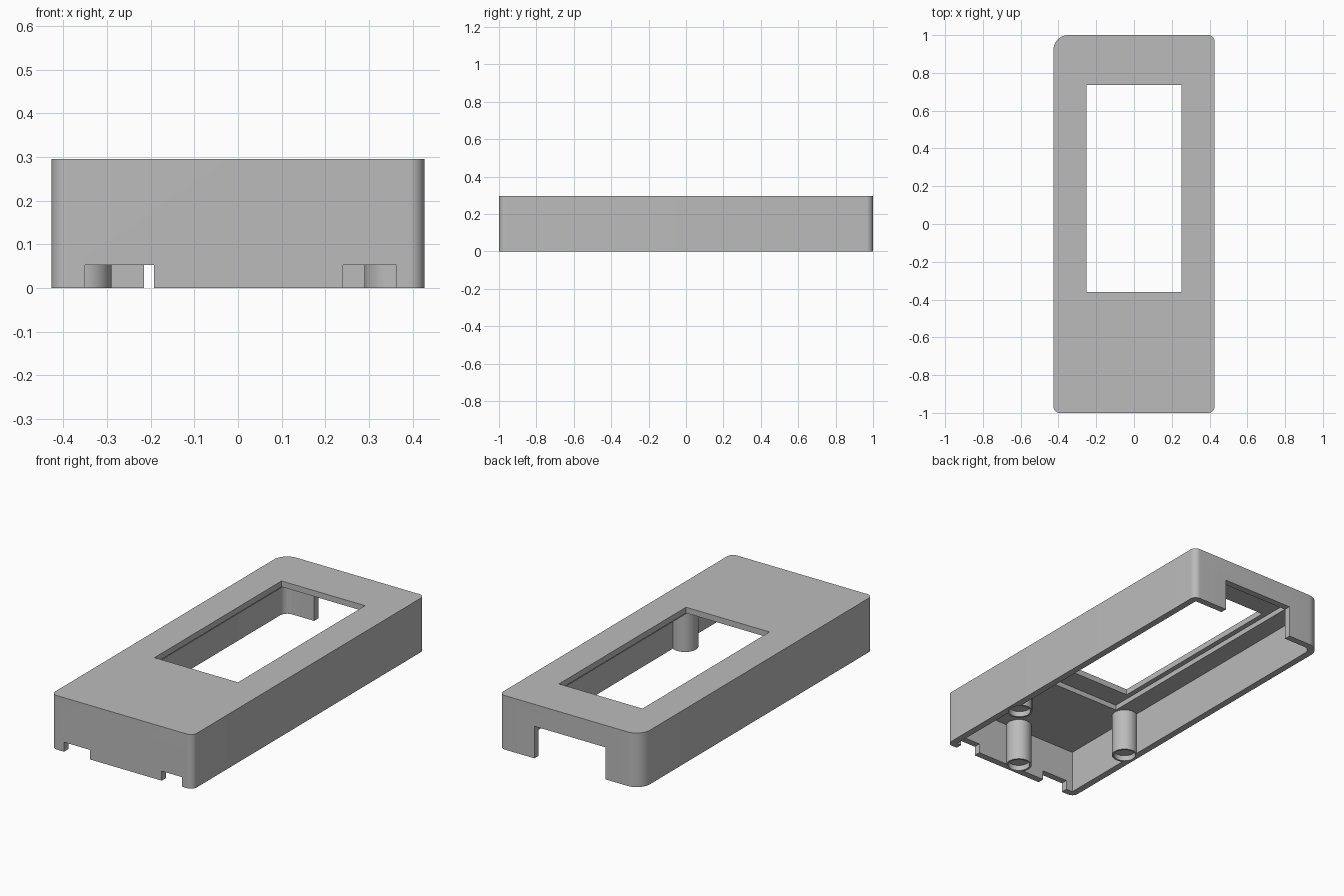
import bpy, bmesh, math

cube = bpy.data.objects.get("Cube")
if cube:
    bpy.data.objects.remove(cube)

# Dimensions
HX, HY, HEIGHT = 0.427, 1.0, 0.295
WALL, CEILING = 0.037, 0.235
SMALL, LARGE = 0.035, 0.08
BOSS_R = 0.066

grey = bpy.data.materials.new("plastic_grey")
grey.use_nodes = True
grey.diffuse_color = (0.5, 0.5, 0.5, 1)
grey.node_tree.nodes["Principled BSDF"].inputs["Base Color"].default_value = (0.5, 0.5, 0.5, 1)


def finish(name, bm):
    bmesh.ops.recalc_face_normals(bm, faces=bm.faces)
    mesh = bpy.data.meshes.new(name)
    bm.to_mesh(mesh)
    bm.free()
    mesh.materials.append(grey)
    obj = bpy.data.objects.new(name, mesh)
    bpy.context.collection.objects.link(obj)
    return obj


def block(name, x0, x1, y0, y1, z0, z1, radii=(0, 0, 0, 0)):
    """Upright block; corner radii run back-left, back-right, front-right, front-left."""
    corners = [(x1, y1, -1, -1), (x0, y1, 1, -1), (x0, y0, 1, 1), (x1, y0, -1, 1)]
    bm = bmesh.new()
    ring = []
    for i, ((x, y, sx, sy), r) in enumerate(zip(corners, radii)):
        if r == 0:
            ring.append(bm.verts.new((x, y, z0)))
            continue
        for k in range(13):
            a = math.pi / 2 * (i + k / 12)
            ring.append(bm.verts.new((x + sx * r + r * math.cos(a),
                                      y + sy * r + r * math.sin(a), z0)))
    face = bm.faces.new(ring)
    ext = bmesh.ops.extrude_face_region(bm, geom=[face])
    top = [v for v in ext["geom"] if isinstance(v, bmesh.types.BMVert)]
    bmesh.ops.translate(bm, verts=top, vec=(0, 0, z1 - z0))
    return finish(name, bm)


def cylinder(name, x, y, r, z0, z1):
    bm = bmesh.new()
    bmesh.ops.create_cone(bm, cap_ends=True, segments=48, radius1=r, radius2=r, depth=z1 - z0)
    bmesh.ops.translate(bm, verts=bm.verts, vec=(x, y, (z0 + z1) / 2))
    return finish(name, bm)


def combine(target, tool, operation):
    """Bake a boolean into the target and discard the tool."""
    mod = target.modifiers.new("combine", "BOOLEAN")
    mod.operation, mod.solver, mod.object = operation, "EXACT", tool
    bpy.context.view_layer.update()
    graph = bpy.context.evaluated_depsgraph_get()
    result = bpy.data.meshes.new_from_object(target.evaluated_get(graph))
    target.modifiers.clear()
    target.data = result
    bpy.data.objects.remove(tool)


# Outer shell with one larger corner, hollowed from below
shell = block("case_shell", -HX, HX, -HY, HY, 0, HEIGHT, (SMALL, LARGE, SMALL, SMALL))
ix, iy = HX - WALL, HY - WALL
combine(shell, block("cavity", -ix, ix, -iy, iy, -0.1, CEILING,
                     (0, LARGE - WALL, 0, 0)), "DIFFERENCE")

# Display pocket under the lid and the window through it
combine(shell, block("pocket", -0.28, 0.28, -0.48, 0.9, 0.1, 0.263), "DIFFERENCE")
combine(shell, block("window", -0.252, 0.252, -0.36, 0.735, 0.1, 0.4), "DIFFERENCE")

# Notches in the front wall and the large opening in the back wall
for x0, x1 in ((-0.35, -0.193), (0.24, 0.363)):
    combine(shell, block("notch", x0, x1, -1.1, -iy + 0.005, -0.1, 0.052), "DIFFERENCE")
combine(shell, block("back_opening", -0.215, 0.215, iy - 0.005, 1.1, -0.1, 0.175), "DIFFERENCE")

# Bosses merged into the walls, each with a shallow seat in its end
bosses = [(-0.356, -0.5), (0.356, -0.5), (0, -0.93)]
for x, y in bosses:
    combine(shell, cylinder("boss", x, y, BOSS_R, 0, CEILING + 0.01), "UNION")
for x, y in bosses:
    combine(shell, cylinder("boss_seat", x, y, BOSS_R - 0.01, -0.1, 0.03), "DIFFERENCE")

# Smooth the rounded corners, keep edges crisp
bpy.ops.object.select_all(action="DESELECT")
shell.select_set(True)
bpy.context.view_layer.objects.active = shell
bpy.ops.object.shade_smooth_by_angle(angle=math.radians(30))
